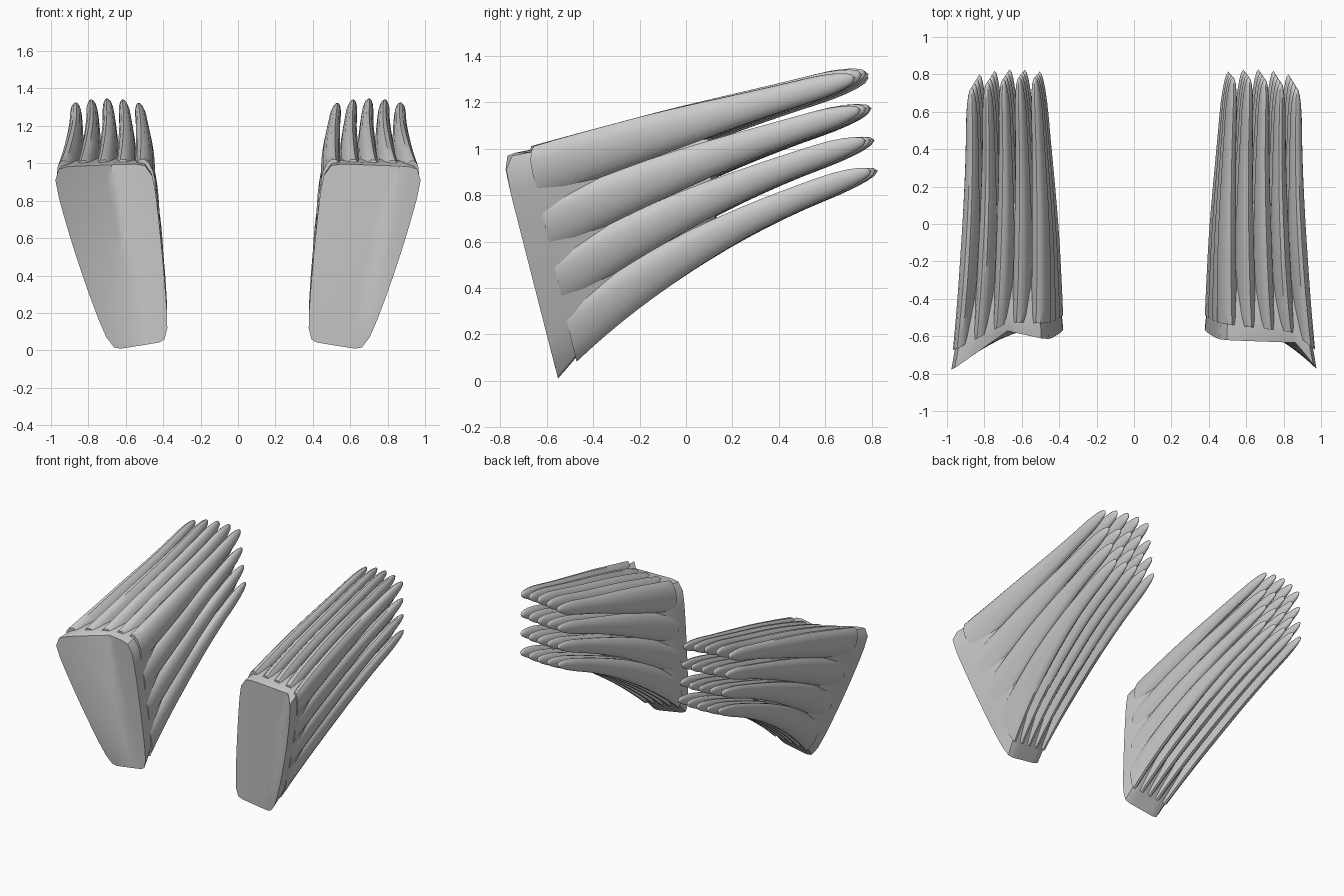
import bpy, bmesh, math
from mathutils import Vector

if "Cube" in bpy.data.objects:
    bpy.data.objects.remove(bpy.data.objects["Cube"])

COLS, ROWS = 5, 4

# Four corner guide curves of one bundle (start, control, tip)
EDGES = {
    "bottom_in":  [(0.37, -0.56, 0.05), (0.39, -0.02, 0.56), (0.46, 0.81, 0.84)],
    "bottom_out": [(0.68, -0.55, 0.00), (0.84, 0.00, 0.57), (0.86, 0.80, 0.84)],
    "top_in":     [(0.46, -0.62, 1.00), (0.45, 0.00, 1.15), (0.49, 0.78, 1.36)],
    "top_out":    [(1.00, -0.80, 0.98), (0.90, 0.00, 1.19), (0.92, 0.70, 1.36)],
}


def bezier(name, t):
    a, b, c = (Vector(p) for p in EDGES[name])
    return a * (1 - t) ** 2 + b * 2 * t * (1 - t) + c * t * t


def place(u, v, t, side):
    """Bundle space (across, up, along) to world space."""
    low = bezier("bottom_in", t).lerp(bezier("bottom_out", t), u)
    high = bezier("top_in", t).lerp(bezier("top_out", t), u)
    p = low.lerp(high, v)
    hump = 4 * u * (1 - u)
    p.z += 0.045 * hump * max(v, 0) ** 3 * t
    p.y += 0.03 * hump * t
    p.x += 0.03 * 4 * v * (1 - v) * (u - 0.3) * (1 - t)
    # the root face is creased differently on each side
    peak, height = (0.75, 0.12) if side > 0 else (0.4, 0.12)
    hat = u / peak if u < peak else (1 - u) / (1 - peak)
    p.y += height * max(hat, 0) * max(v, 0) * (1 - t) ** 8
    p.x *= side
    return p


def loft(name, rings, start, end):
    """Skin a list of closed rings and close both ends to a point."""
    bm = bmesh.new()
    loops = [[bm.verts.new(p) for p in ring] for ring in rings]
    n = len(rings[0])
    for a, b in zip(loops, loops[1:]):
        for k in range(n):
            bm.faces.new((a[k], a[(k + 1) % n], b[(k + 1) % n], b[k]))
    for loop, point in ((loops[0], start), (loops[-1], end)):
        tip = bm.verts.new(point)
        for k in range(n):
            bm.faces.new((loop[k], loop[(k + 1) % n], tip))
    bmesh.ops.recalc_face_normals(bm, faces=bm.faces)
    mesh = bpy.data.meshes.new(name)
    bm.to_mesh(mesh)
    bm.free()
    obj = bpy.data.objects.new(name, mesh)
    bpy.context.collection.objects.link(obj)
    bpy.context.view_layer.objects.active = obj
    for o in bpy.context.selected_objects:
        o.select_set(False)
    obj.select_set(True)
    bpy.ops.object.shade_smooth_by_angle(angle=math.radians(40))
    return obj


def square_ring(half, t, side, n=48):
    """Rounded-square section of the root block."""
    ring = []
    for k in range(n):
        a = 2 * math.pi * (k + 0.5) / n
        c, s = math.cos(a), math.sin(a)
        r = half / (abs(c) ** 10 + abs(s) ** 10) ** 0.1
        ring.append(place(0.5 + r * c, 0.5 + r * s, t, side))
    return ring


def root_block(side):
    rings = [square_ring(h, 0, side) for h in (0.12, 0.24, 0.36, 0.44)]
    for i in range(13):
        t = 0.55 * i / 12
        rings.append(square_ring(0.5 - 0.24 * (i / 12) ** 1.4, t, side))
    loft("root_block", rings, place(0.5, 0.5, 0, side), place(0.5, 0.5, 0.56, side))


def girth(t):
    s = min(max((t - 0.35) / 0.6, 0), 1)
    g = 1.03 - 0.32 * s * s * (3 - 2 * s)
    if t > 0.86:
        g *= math.sqrt(max(1 - ((t - 0.86) / 0.14) ** 2, 0))
    return g


def strand(col, row, side, n=14):
    u0, v0 = (col + 0.5) / COLS, (row + 0.5) / ROWS
    steps = [0.07 + 0.79 * i / 14 for i in range(15)] + [0.9, 0.94, 0.97, 0.99]
    rings = []
    for t in steps:
        g = girth(t)
        ring = []
        for k in range(n):
            a = 2 * math.pi * k / n
            ring.append(place(u0 + g * math.cos(a) * 0.5 / COLS,
                              v0 + g * math.sin(a) * 0.5 / ROWS, t, side))
        rings.append(ring)
    loft("strand", rings, place(u0, v0, steps[0], side), place(u0, v0, 1, side))


# Two mirrored bundles of tapering strands
for side in (1, -1):
    root_block(side)
    for col in range(COLS):
        for row in range(ROWS):
            strand(col, row, side)
